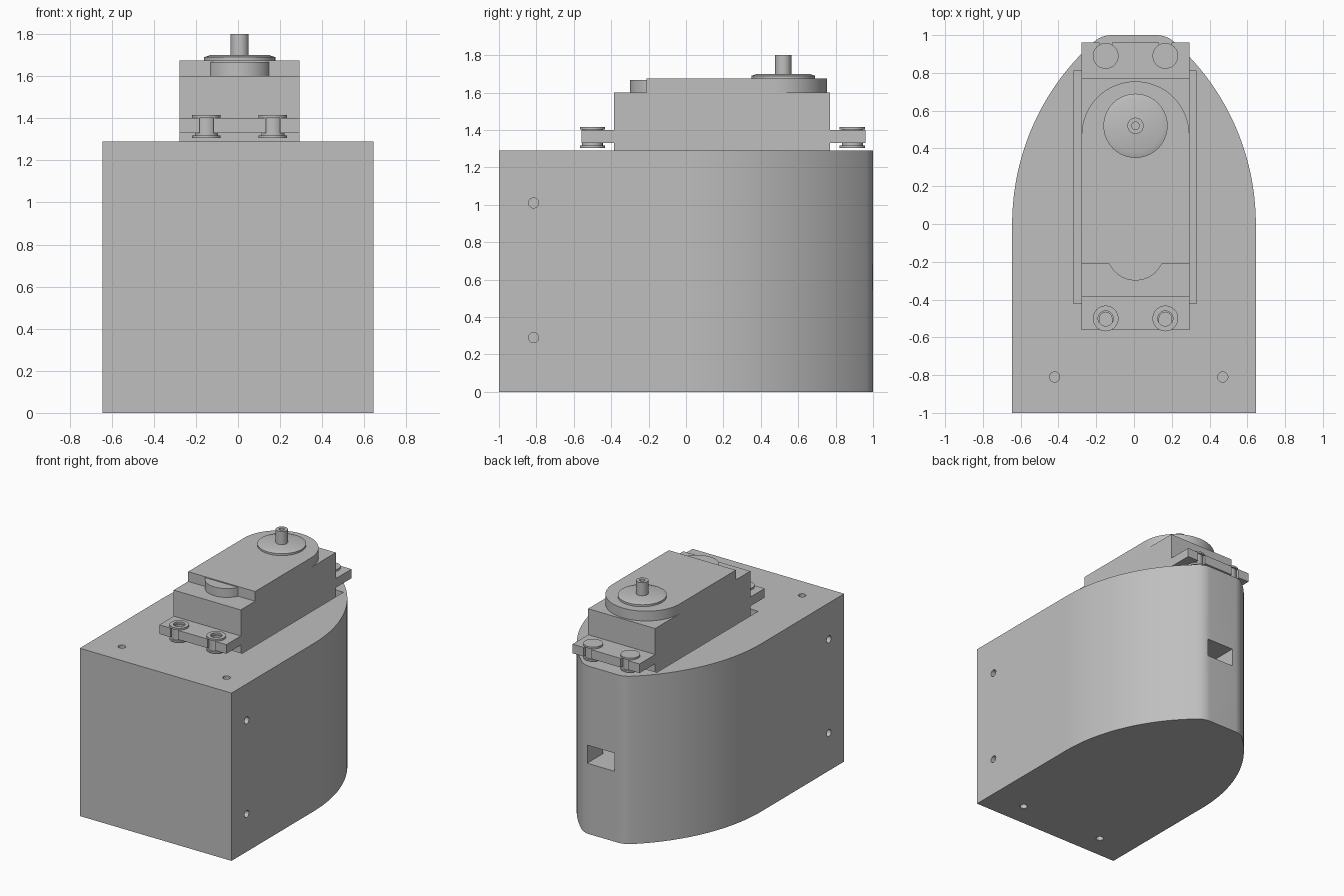
import bpy, bmesh, math
from mathutils import Matrix

cube = bpy.data.objects.get("Cube")
if cube:
    bpy.data.objects.remove(cube, do_unlink=True)

GREY = (0.52, 0.52, 0.52, 1)
mat = bpy.data.materials.new("plain grey")
mat.use_nodes = True
mat.diffuse_color = GREY
mat.node_tree.nodes["Principled BSDF"].inputs["Base Color"].default_value = GREY

CX = 0.008  # centre line of the motor


def finish(name, bm, smooth=True):
    bmesh.ops.recalc_face_normals(bm, faces=bm.faces)
    mesh = bpy.data.meshes.new(name)
    bm.to_mesh(mesh)
    bm.free()
    mesh.materials.append(mat)
    ob = bpy.data.objects.new(name, mesh)
    bpy.context.collection.objects.link(ob)
    if smooth:
        smooth_part(ob)
    return ob


def smooth_part(ob):
    bpy.ops.object.select_all(action='DESELECT')
    ob.select_set(True)
    bpy.context.view_layer.objects.active = ob
    bpy.ops.object.shade_smooth_by_angle(angle=math.radians(30))


def arc(cx, cy, r, a0, a1, n):
    """Points on an arc, angles in degrees."""
    angles = [math.radians(a0 + (a1 - a0) * i / n) for i in range(n + 1)]
    return [(cx + r * math.cos(a), cy + r * math.sin(a)) for a in angles]


def prism(name, outline, z0, z1):
    bm = bmesh.new()
    base = bm.faces.new([bm.verts.new((x, y, z0)) for x, y in outline])
    top = bmesh.ops.extrude_face_region(bm, geom=[base])
    verts = [v for v in top["geom"] if isinstance(v, bmesh.types.BMVert)]
    bmesh.ops.translate(bm, verts=verts, vec=(0, 0, z1 - z0))
    return finish(name, bm)


def block(name, x0, x1, y0, y1, z0, z1):
    return prism(name, [(x0, y0), (x1, y0), (x1, y1), (x0, y1)], z0, z1)


def lathe(name, x, y, profile, closed=False):
    """Spin a (radius, height) profile around a vertical axis."""
    bm = bmesh.new()
    vs = [bm.verts.new((r, 0, z)) for r, z in profile]
    pairs = list(zip(vs, vs[1:])) + ([(vs[-1], vs[0])] if closed else [])
    edges = [bm.edges.new(p) for p in pairs]
    bmesh.ops.spin(bm, geom=vs + edges, axis=(0, 0, 1), cent=(0, 0, 0),
                   angle=2 * math.pi, steps=40)
    bmesh.ops.remove_doubles(bm, verts=bm.verts, dist=1e-5)
    bmesh.ops.translate(bm, verts=bm.verts, vec=(x, y, 0))
    return finish(name, bm)


def peg(location, axis, r=0.027, depth=0.4):
    """Cutter for a screw hole, centred on the surface."""
    bm = bmesh.new()
    bmesh.ops.create_cone(bm, cap_ends=True, segments=24, radius1=r, radius2=r, depth=depth)
    turn = Matrix.Rotation(math.pi / 2, 4, 'Y') if axis == 'X' else Matrix()
    bmesh.ops.transform(bm, matrix=Matrix.Translation(location) @ turn, verts=bm.verts)
    return finish("hole_cutter", bm, False)


def cut(ob, cutters):
    bpy.context.view_layer.objects.active = ob
    for c in cutters:
        c.hide_render = True
        mod = ob.modifiers.new("cut", 'BOOLEAN')
        mod.operation, mod.solver, mod.object = 'DIFFERENCE', 'EXACT', c
        bpy.ops.object.modifier_apply(modifier=mod.name)
        bpy.data.objects.remove(c, do_unlink=True)
    smooth_part(ob)


# Housing: square front, sides curving in to a short flat back
W, R, FX, FR = 0.645, 1.29, 0.12, 0.136
meet = math.degrees(math.atan2(1 - FR, FX + R - W))
side = arc(W - R, 0, R, 0, meet, 32) + arc(FX, 1 - FR, FR, meet, 90, 8)[1:]
right_half = [(W, -1)] + side
housing = prism("housing", right_half + [(-x, y) for x, y in reversed(right_half)], 0, 1.29)

# Motor pocket, cable slot and screw holes
cutters = [block("pocket_cutter", -0.32, 0.33, -0.42, 0.81, 0.54, 1.5),
           block("slot_cutter", -0.09, 0.14, 0.7, 1.2, 0.541, 0.68)]
for s in (-1, 1):
    cutters += [peg((s * W, -0.815, z), 'X') for z in (0.29, 1.01)]
    cutters.append(peg((s * 0.36, -0.815, 0), 'Z'))
    cutters.append(peg((0.025 + s * 0.445, -0.81, 1.29), 'Z'))
cut(housing, cutters)

# Motor case and its raised lid with a rounded back
HW = 0.285
block("motor_case", CX - HW, CX + HW, -0.385, 0.77, 0.57, 1.6)
prism("motor_lid", [(CX - HW, -0.21), (CX + HW, -0.21)] + arc(CX, 0.47, HW, 0, 180, 40),
      1.599, 1.675)
prism("lid_bump", arc(CX, -0.145, 0.154, 205, 335, 24), 1.599, 1.668)

# Mounting ears with open slots
ears = {"front_ear": (-0.56, -0.385, -0.5), "back_ear": (0.96, 0.77, 0.89)}
SLOT = 0.033
for name, (tip, root, hole_y) in ears.items():
    out = 1 if tip > root else -1
    outline = [(CX - HW, root), (CX - HW, tip)]
    for s in (-1, 1):
        hx = CX + s * 0.158
        end = arc(hx, hole_y, SLOT, 180, 180 + out * 180, 12)
        outline += [(hx - SLOT, tip)] + end + [(hx + SLOT, tip)]
    outline += [(CX + HW, tip), (CX + HW, root)]
    prism(name, outline, 1.33, 1.4)

# Flanged bushings: open through at the front, closed on top at the back
outer = [(0.068, 1.305), (0.068, 1.318), (0.055, 1.318), (0.055, 1.402),
         (0.068, 1.402), (0.068, 1.416)]
for s, label in ((-1, "right"), (1, "left")):
    x = CX + s * 0.158
    lathe("front_bushing_" + label, x, -0.5,
          [(0.04, 1.305)] + outer + [(0.04, 1.416)], closed=True)
    lathe("back_bushing_" + label, x, 0.89,
          [(0, 1.4), (0.04, 1.4), (0.04, 1.305)] + outer + [(0, 1.416)])

# Output collar and hollow shaft
lathe("output_collar", CX, 0.52, [(0, 1.67), (0.17, 1.67), (0.17, 1.69), (0.14, 1.7), (0, 1.7)])
lathe("output_shaft", CX, 0.52,
      [(0, 1.69), (0.043, 1.69), (0.043, 1.8), (0.02, 1.8), (0.02, 1.72), (0, 1.72)])
